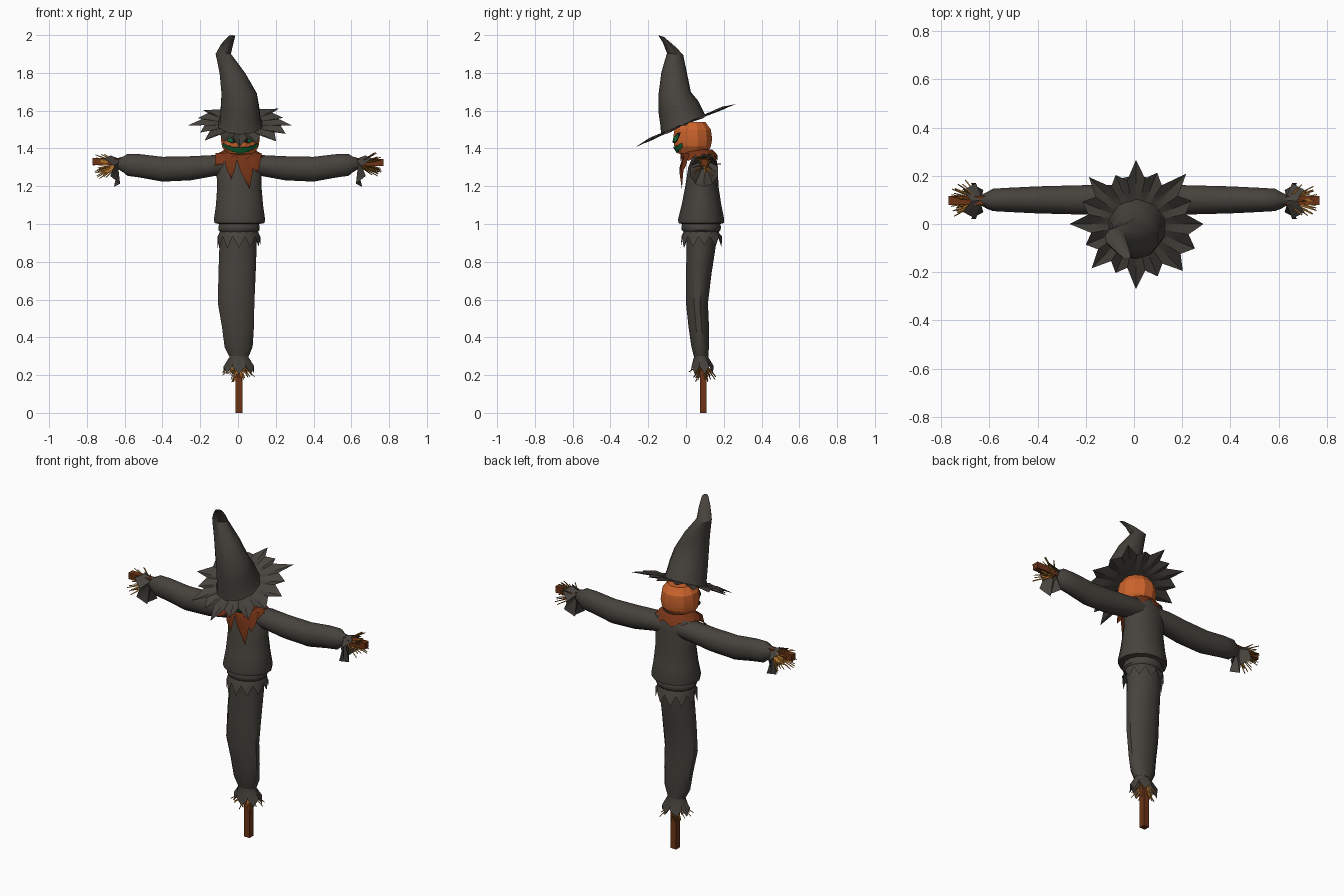
import bpy
import bmesh
import random
from math import sin, cos, pi, radians
from mathutils import Vector

random.seed(4)
if "Cube" in bpy.data.objects:
    bpy.data.objects.remove(bpy.data.objects["Cube"], do_unlink=True)


def material(name, *rgb):
    m = bpy.data.materials.new(name)
    m.use_nodes = True
    m.diffuse_color = (*rgb, 1)
    shader = m.node_tree.nodes["Principled BSDF"]
    shader.inputs["Base Color"].default_value = (*rgb, 1)
    shader.inputs["Roughness"].default_value = 0.9
    return m


CLOTH = material("charcoal cloth", 0.062, 0.055, 0.046)
RUST = material("rust scarf", 0.19, 0.036, 0.009)
ORANGE = material("pumpkin orange", 0.6, 0.125, 0.025)
WOOD = material("brown wood", 0.15, 0.034, 0.008)
STRAW = material("golden straw", 0.42, 0.17, 0.025)
GREEN = material("glowing green", 0.005, 0.16, 0.04)
BLACK = material("carved black", 0.01, 0.008, 0.006)


def finish(name, bm, mat, angle=40):
    bmesh.ops.recalc_face_normals(bm, faces=bm.faces)
    me = bpy.data.meshes.new(name)
    bm.to_mesh(me)
    bm.free()
    me.materials.append(mat)
    me.shade_smooth()
    me.set_sharp_from_angle(angle=radians(angle))
    ob = bpy.data.objects.new(name, me)
    bpy.context.collection.objects.link(ob)
    return ob


def skin(bm, rows, closed=True):
    """Bridge consecutive rows of vertices with quads."""
    for a, b in zip(rows, rows[1:]):
        n = len(a)
        for i in range(n if closed else n - 1):
            j = (i + 1) % n
            bm.faces.new((a[i], a[j], b[j], b[i]))


def loft(name, rings, mat, n=12, side=0, caps=True, jag=None, tilt=None, angle=40):
    """Rings of (x, y, z, ra, rb): upright when side is 0, else along that x side."""
    bm = bmesh.new()
    rows = []
    for k, (x, y, z, ra, rb) in enumerate(rings):
        row = []
        for i in range(n):
            t = 2 * pi * (i + 0.5) / n
            a, b = ra * cos(t), rb * sin(t)
            off = jag(i, t) if jag and k == len(rings) - 1 else 0
            if side:
                p = (side * (x + off), y + a, z + b)
            else:
                p = (x + a, y + b, z + off + (tilt[k] * b if tilt else 0))
            row.append(bm.verts.new(p))
        rows.append(row)
    skin(bm, rows)
    if caps:
        bm.faces.new(rows[0])
        bm.faces.new(rows[-1])
    return finish(name, bm, mat, angle)


def straw_bunch(name, centre, axis, length, spread, count):
    bm = bmesh.new()
    axis = Vector(axis)
    for _ in range(count):
        d = Vector([random.uniform(-spread, spread) for _ in range(3)])
        d = (axis + d).normalized()
        root = Vector(centre) + (d - axis) * 0.02
        tip = root + d * length * random.uniform(0.65, 1)
        u = d.orthogonal().normalized() * 0.005
        v = d.cross(u)
        base = [bm.verts.new(root + u * cos(t) + v * sin(t)) for t in (0, 2.1, 4.2)]
        end = [bm.verts.new(tip + (u * cos(t) + v * sin(t)) * 0.5) for t in (0, 2.1, 4.2)]
        skin(bm, [base, end])
        bm.faces.new(end)
    return finish(name, bm, STRAW)


# Wooden cross
loft("upright_pole", [(0.005, 0.092, 0, 0.025, 0.025), (0.005, 0.092, 1.38, 0.025, 0.025)],
     WOOD, n=4)
loft("cross_beam", [(-0.77, 0.098, 1.33, 0.026, 0.026), (0.77, 0.098, 1.325, 0.026, 0.026)],
     WOOD, n=4, side=1)

# Trousers with tattered waist and ankle cuff
loft("trousers", [
    (0.005, 0.08, 0.97, 0.1, 0.085), (0.0, 0.08, 0.88, 0.102, 0.08),
    (-0.005, 0.068, 0.74, 0.102, 0.07), (-0.01, 0.058, 0.58, 0.1, 0.06),
    (0, 0.068, 0.45, 0.087, 0.056), (0.003, 0.075, 0.35, 0.077, 0.048),
    (0.005, 0.08, 0.3, 0.054, 0.04)], CLOTH)
loft("ankle_cuff", [
    (0.005, 0.08, 0.315, 0.052, 0.038), (0.005, 0.08, 0.295, 0.052, 0.038),
    (0.005, 0.085, 0.225, 0.083, 0.062)],
     CLOTH, n=14, caps=False, jag=lambda i, t: 0.022 if i % 2 else -0.02)
loft("waist_tatters", [
    (0.005, 0.08, 0.965, 0.1, 0.09), (0.005, 0.08, 0.945, 0.108, 0.1),
    (0.005, 0.082, 0.905, 0.114, 0.11)],
     CLOTH, n=22, caps=False,
     jag=lambda i, t: 0.03 if i % 2 else -0.015 - 0.02 * abs(sin(i * 1.7)))
straw_bunch("ankle_straw", (0.005, 0.09, 0.25), (0, 0, -1), 0.1, 0.65, 34)

# Shirt
loft("shirt", [
    (0.005, 0.08, 0.955, 0.1, 0.09), (0.005, 0.08, 0.968, 0.112, 0.103),
    (0.005, 0.08, 0.985, 0.112, 0.105), (0.006, 0.08, 1.0, 0.108, 0.1),
    (0.008, 0.08, 1.005, 0.136, 0.12), (0.008, 0.08, 1.025, 0.139, 0.122),
    (0.008, 0.082, 1.1, 0.128, 0.105), (0.007, 0.084, 1.2, 0.12, 0.088),
    (0.005, 0.09, 1.3, 0.124, 0.078), (0.005, 0.097, 1.36, 0.115, 0.062),
    (0.005, 0.095, 1.385, 0.07, 0.045)], CLOTH, n=14)

# Sleeves, cuffs and hand straw, mirrored
for side, label in ((1, "left"), (-1, "right")):
    loft(label + "_sleeve", [
        (0.03, 0.1, 1.31, 0.06, 0.05), (0.12, 0.1, 1.31, 0.065, 0.057),
        (0.25, 0.1, 1.295, 0.062, 0.066), (0.4, 0.1, 1.29, 0.058, 0.068),
        (0.52, 0.1, 1.308, 0.052, 0.064), (0.585, 0.1, 1.313, 0.048, 0.06),
        (0.605, 0.098, 1.315, 0.038, 0.045), (0.635, 0.098, 1.32, 0.022, 0.03)],
         CLOTH, side=side)
    loft(label + "_cuff", [
        (0.615, 0.098, 1.318, 0.025, 0.032), (0.635, 0.098, 1.318, 0.025, 0.03),
        (0.665, 0.095, 1.28, 0.078, 0.083)],
         CLOTH, n=10, side=side, caps=False,
         jag=lambda i, t: 0.028 * sin(t) + (0.02 if i % 2 else -0.018))
    straw_bunch(label + "_hand_straw", (side * 0.65, 0.098, 1.315), (side, 0, -0.12),
                0.12, 0.6, 32)

# Pumpkin head
HEAD = [(1.355, 0.045), (1.375, 0.078), (1.41, 0.1), (1.45, 0.107), (1.5, 0.1), (1.54, 0.07)]
HX, HY = 0.012, 0.035
loft("pumpkin_head", [(HX, HY, z, r, r) for z, r in HEAD], ORANGE, n=12, angle=20)


def head_radius(z):
    for (z0, r0), (z1, r1) in zip(HEAD, HEAD[1:]):
        if z <= z1:
            return r0 + (r1 - r0) * (z - z0) / (z1 - z0)
    return HEAD[-1][1]


def carving(name, strip, mat, lift):
    """Thin strip of (degrees from front, top z, bottom z) wrapped on the head."""
    bm = bmesh.new()
    rows = []
    for k in (1, 2):
        row = []
        for s in strip:
            t, r = radians(s[0]), head_radius(s[k]) + lift
            row.append(bm.verts.new((HX + r * sin(t), HY - r * cos(t), s[k])))
        rows.append(row)
    skin(bm, rows, closed=False)
    return finish(name, bm, mat)


def mouth(grow):
    strip = []
    for i in range(-6, 7):
        mid = 1.39 + 0.03 * (i / 6) ** 2
        half = 0.005 + 0.007 * (1 - abs(i) / 7) + (0.005 if i % 2 else 0) + grow
        strip.append((i * 10, mid + half, mid - half))
    return strip


carving("mouth_rim", mouth(0.003), BLACK, 0.003)
carving("mouth_glow", mouth(0), GREEN, 0.006)
for s, label in ((1, "left"), (-1, "right")):
    carving(label + "_eye_rim", [(s * 9, 1.437, 1.432), (s * 24, 1.462, 1.426),
                                 (s * 40, 1.482, 1.436), (s * 52, 1.488, 1.47)], BLACK, 0.003)
    carving(label + "_eye_glow", [(s * 22, 1.452, 1.435), (s * 34, 1.465, 1.436),
                                  (s * 45, 1.476, 1.455)], GREEN, 0.006)

# Scarf: collar with a tattered edge and hanging front points
loft("scarf_collar", [
    (0.008, 0.065, 1.395, 0.078, 0.075), (0.008, 0.065, 1.38, 0.105, 0.09),
    (0.005, 0.07, 1.345, 0.13, 0.1)],
     RUST, n=16, caps=False, jag=lambda i, t: 0.018 if i % 2 else -0.012)
bm = bmesh.new()
for x0, x1, tip_x, tip_z in ((-0.12, -0.05, -0.125, 1.305), (-0.08, 0.0, -0.035, 1.235),
                             (-0.02, 0.09, 0.062, 1.185), (0.05, 0.125, 0.1, 1.27)):
    mid = (x0 + x1) / 2
    top = [bm.verts.new((x, -0.015 + 2.2 * x * x, 1.375)) for x in (x0, mid, x1)]
    low = [bm.verts.new((x, y + 1.8 * x * x, 1.3 + 0.3 * (tip_z - 1.25)))
           for x, y in ((x0 * 0.6 + tip_x * 0.4, -0.025), (mid, -0.038),
                        (x1 * 0.6 + tip_x * 0.4, -0.025))]
    skin(bm, [top, low], closed=False)
    tip = bm.verts.new((tip_x, -0.022, tip_z))
    for a, b in zip(low, low[1:]):
        bm.faces.new((a, b, tip))
finish("scarf_points", bm, RUST)

# Hat brim: pleated, ragged and tipped toward the front
TIPS = [0.28, 0.25, 0.295, 0.23, 0.265, 0.22, 0.275, 0.24,
        0.275, 0.225, 0.26, 0.22, 0.27, 0.235, 0.275, 0.265]
bm = bmesh.new()
rows = []
for f in (0.36, 0.7, 1):
    row = []
    for i in range(32):
        t = pi * i / 16
        near = min(TIPS[i // 2], TIPS[(i // 2 + 1) % 16])
        r = TIPS[i // 2] if i % 2 == 0 else near * (1 - 0.16 * f)
        x, y = 0.008 + f * r * cos(t), f * r * sin(t)
        pleat = f * (0.009 if i % 2 else -0.009)
        row.append(bm.verts.new((x, y, 1.53 + 0.43 * y + pleat)))
    rows.append(row)
skin(bm, rows)
bm.faces.new(rows[0])
finish("hat_brim", bm, CLOTH, 30)

# Bent hat crown
loft("hat_crown", [
    (0.012, -0.015, 1.525, 0.122, 0.118), (0.012, -0.022, 1.555, 0.112, 0.112),
    (0.01, -0.04, 1.62, 0.106, 0.105), (0.006, -0.06, 1.69, 0.098, 0.086),
    (-0.03, -0.063, 1.8, 0.071, 0.068), (-0.078, -0.058, 1.9, 0.042, 0.043),
    (-0.058, -0.09, 1.95, 0.033, 0.032), (-0.032, -0.132, 1.995, 0.018, 0.015)],
     CLOTH, n=10, tilt=[0.43, 0.4, 0.3, 0.1, 0, -0.1, -0.3, -0.3])
